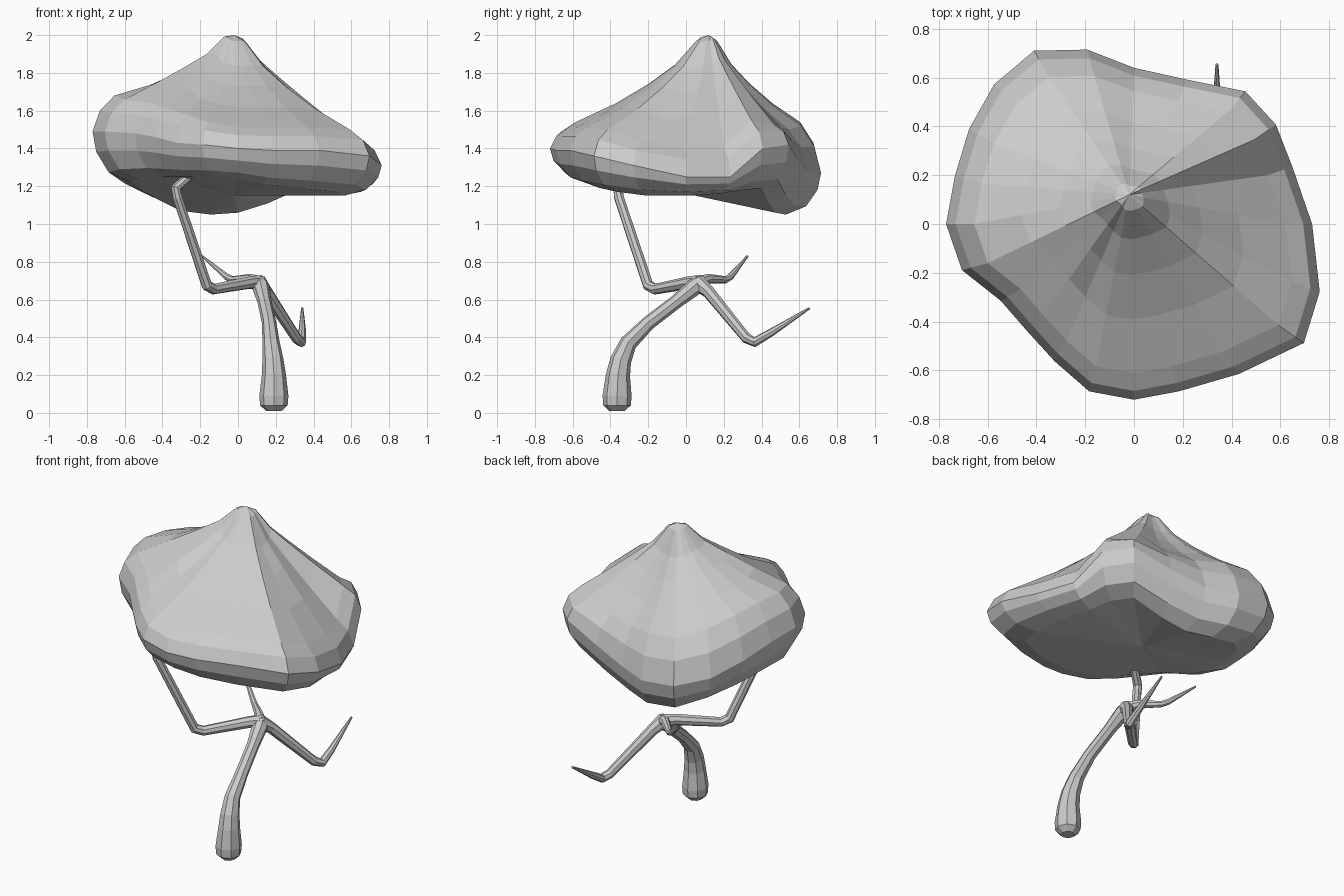
import bpy
import bmesh
from math import sin, cos, pi, radians
from mathutils import Vector

cube = bpy.data.objects.get("Cube")
if cube:
    bpy.data.objects.remove(cube, do_unlink=True)

grey = bpy.data.materials.new("plain grey")
grey.use_nodes = True
GREY = (0.6, 0.6, 0.6, 1)
grey.diffuse_color = GREY
grey.node_tree.nodes["Principled BSDF"].inputs["Base Color"].default_value = GREY


def skin_rings(name, rings, start, end):
    """Bridge closed rings of points and close both ends with a fan."""
    bm = bmesh.new()
    loops = [[bm.verts.new(p) for p in ring] for ring in rings]
    count = len(loops[0])
    for low, high in zip(loops, loops[1:]):
        for i in range(count):
            j = (i + 1) % count
            bm.faces.new((low[i], low[j], high[j], high[i]))
    for tip, loop in ((start, loops[0]), (end, loops[-1])):
        centre = bm.verts.new(tip)
        for i in range(count):
            bm.faces.new((centre, loop[i], loop[(i + 1) % count]))
    bmesh.ops.recalc_face_normals(bm, faces=bm.faces)
    mesh = bpy.data.meshes.new(name)
    bm.to_mesh(mesh)
    bm.free()
    mesh.materials.append(grey)
    obj = bpy.data.objects.new(name, mesh)
    bpy.context.collection.objects.link(obj)
    return obj


def limb(name, path, sides=8):
    """Sweep a polygon along (x, y, z, radius) stations without twisting."""
    points = [Vector(p[:3]) for p in path]
    side = None
    rings = []
    for i, point in enumerate(points):
        before = points[max(i - 1, 0)]
        after = points[min(i + 1, len(points) - 1)]
        along = ((point - before).normalized() + (after - point).normalized()).normalized()
        side = along.orthogonal() if side is None else side - along * side.dot(along)
        side.normalize()
        across = along.cross(side)
        radius = path[i][3]
        rings.append([point + radius * (side * cos(a) + across * sin(a))
                      for a in (2 * pi * k / sides for k in range(sides))])
    return skin_rings(name, rings, points[0], points[-1])


# Trunk with a swollen foot, leaning back to the fork
limb("trunk", [
    (.19, -.365, .01, .04), (.19, -.365, .04, .073), (.19, -.365, .09, .077),
    (.19, -.36, .2, .064), (.185, -.345, .28, .056), (.175, -.305, .37, .046),
    (.165, -.2, .475, .038), (.14, -.05, .59, .037), (.12, .05, .67, .047),
    (.11, .08, .71, .025)])

# Branches leaving the fork
limb("canopy_branch", [
    (.12, .08, .69, .04), (.06, .02, .69, .034), (-.13, -.165, .655, .029),
    (-.165, -.2, .675, .03), (-.32, -.355, 1.14, .027), (-.33, -.36, 1.19, .027),
    (-.24, -.29, 1.27, .025)])
limb("back_branch", [
    (.11, .06, .69, .045), (.15, .12, .64, .034), (.31, .32, .395, .028),
    (.335, .365, .375, .027), (.34, .45, .425, .021), (.34, .655, .555, .006)])
limb("small_twig", [
    (.12, .06, .69, .035), (.06, .12, .71, .026), (-.03, .21, .705, .019),
    (-.06, .235, .72, .018), (-.19, .325, .83, .006)])

# Canopy: angle, rim radius, then heights of shoulder, rim and underside
# (hundredths of a unit)
CANOPY = [
    (0, 73, 140, 125, 115), (20, 69, 141, 125, 116), (35, 71, 155, 140, 118),
    (50, 71, 153, 142, 119), (70, 63, 151, 134, 111), (90, 64, 150, 128, 106),
    (105, 74, 152, 127, 105), (120, 82, 154, 129, 107), (135, 81, 159, 133, 113),
    (150, 78, 164, 140, 117), (165, 76, 167, 146, 120), (180, 77, 168, 149, 122),
    (195, 73, 166, 149, 124), (210, 63, 164, 148, 125), (225, 62, 161, 146, 125),
    (240, 65, 158, 143, 125), (255, 71, 154, 142, 125), (270, 72, 151, 140, 124),
    (285, 71, 151, 139, 121), (305, 75, 151, 139, 119), (325, 85, 150, 136, 117),
    (340, 81, 144, 131, 115)]
PEAK = Vector((-.02, .12, 1.99))
BASE = Vector((-.02, .05, 1.15))

profiles = []
for angle, *spec in CANOPY:
    radius, shoulder_z, rim_z, under_z = (v / 100 for v in spec)
    out = Vector((cos(radians(angle)), sin(radians(angle)), 0)) * radius

    def at(share, height):
        return out * share + Vector((0, 0, height))

    shoulder, rim, under = at(.85, shoulder_z), at(1, rim_z), at(.74, under_z)
    sag = .01 if angle < 60 or 190 < angle < 230 else .045
    slope = []
    for t, lift in ((.09, .035), (.25, 0), (.45, 0), (.7, 0)):
        p = PEAK.lerp(shoulder, t)
        p.z += lift - sag * sin(pi * t)
        slope.append(p)
    profiles.append(slope + [
        shoulder, at(.95, shoulder_z * .5 + rim_z * .5 + .015), rim,
        at(.975, rim_z * .6 + under_z * .4), at(.89, rim_z * .2 + under_z * .8),
        under, under.lerp(BASE, .5)])

skin_rings("canopy", list(zip(*profiles)), PEAK + Vector((0, 0, .01)), BASE)
